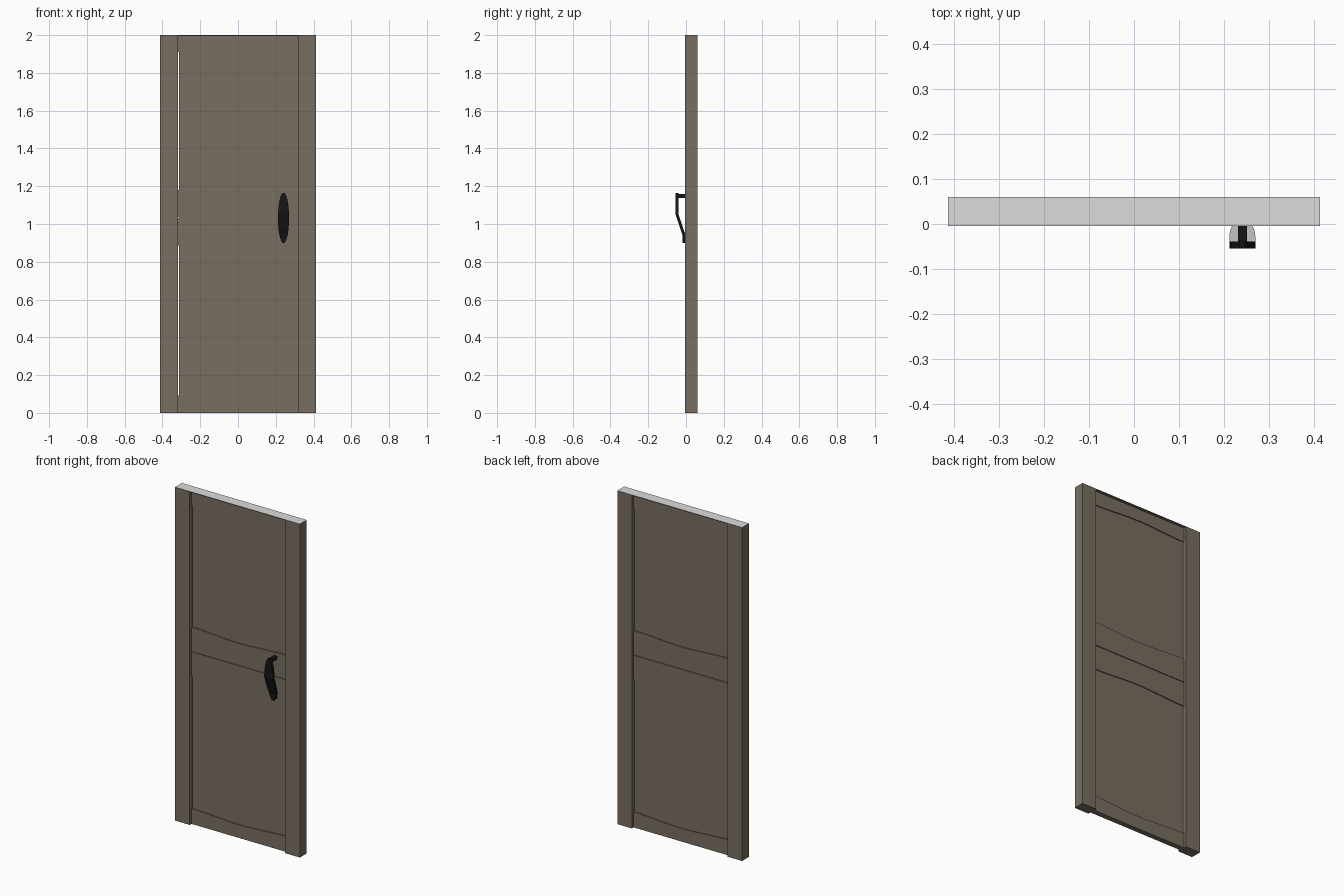
import bpy, bmesh, math

if "Cube" in bpy.data.objects:
    bpy.data.objects.remove(bpy.data.objects["Cube"])


def material(name, rgb):
    m = bpy.data.materials.new(name)
    m.diffuse_color = (*rgb, 1)
    m.use_nodes = True
    m.node_tree.nodes["Principled BSDF"].inputs["Base Color"].default_value = m.diffuse_color
    return m


BROWN = material("brown_wood", (0.19, 0.155, 0.12))
BLACK = material("black_metal", (0.008, 0.008, 0.008))
GREY = material("light_grey", (0.72, 0.72, 0.72))
MID_Y = 0.0275          # centre plane of the door leaf
INNER = 0.317           # inner edge of the stiles


def finish(name, bm, *mats):
    bmesh.ops.recalc_face_normals(bm, faces=bm.faces)
    me = bpy.data.meshes.new(name)
    bm.to_mesh(me)
    bm.free()
    for m in mats:
        me.materials.append(m)
    ob = bpy.data.objects.new(name, me)
    bpy.context.collection.objects.link(ob)
    return ob


def box(name, x, y, z, *mats, rule=None):
    bm = bmesh.new()
    bmesh.ops.create_cube(bm, size=1)
    for v in bm.verts:
        v.co = [(a[0] + a[1]) / 2 + c * (a[1] - a[0]) for a, c in zip((x, y, z), v.co)]
    bmesh.ops.recalc_face_normals(bm, faces=bm.faces)
    if rule:
        for f in bm.faces:
            f.material_index = rule(f)
    return finish(name, bm, *mats)


def prism(name, outline, y0, y1, mat):
    """Extrude an x-z outline along y."""
    bm = bmesh.new()
    face = bm.faces.new([bm.verts.new((x, y0, z)) for x, z in outline])
    ext = bmesh.ops.extrude_face_region(bm, geom=[face])["geom"]
    for v in ext:
        if isinstance(v, bmesh.types.BMVert):
            v.co.y = y1
    return finish(name, bm, mat)


# Upright stiles and the thin panel, which leaves a hairline gap on the left
for side, s in (("left", -1), ("right", 1)):
    box(side + "_stile", sorted((s * INNER, s * 0.414)), (-0.005, 0.06), (0, 1.998), BROWN)
box("panel", (-INNER + 0.004, INNER), (MID_Y - 0.010, MID_Y + 0.010), (0, 1.998), BROWN)


# Rails: one straight edge, one gently curved edge
def rail(name, flat, curved):
    dip = 0.014 if curved > flat else -0.014
    pts = [(-INNER, flat), (INNER, flat)]
    for i in range(13):
        t = 1 - i / 6
        pts.append((t * INNER, curved - dip * (0.5 + 0.5 * math.cos(math.pi * t))))
    prism(name, pts, MID_Y - 0.016, MID_Y + 0.016, BROWN)


rail("bottom_rail", 0, 0.092)
rail("middle_rail_lower", 1.032, 0.885)
rail("middle_rail_upper", 1.036, 1.18)
rail("top_rail", 1.998, 1.91)

# Thin cap closing the top edge, pale on its upper side
box("top_cap", (-0.414, 0.414), (-0.005, 0.06), (1.996, 2.0), BROWN, GREY,
    rule=lambda f: int(f.normal.z > 0.5))

# Handle grip: oval outline swept along a bent side profile
HX, ZC, RZ, RX = 0.241, 1.0325, 0.1325, 0.029


def front_y(z):
    t = min(max((1.05 - z) / 0.11, 0), 1)
    return -0.055 + 0.037 * t


bm = bmesh.new()
rows = []
N = 24
for i in range(N + 1):
    c = math.cos(math.pi * i / N)
    z = ZC + RZ * c
    w = max(RX * (1 - abs(c) ** 2.2) ** 0.5, 0.006)
    y = front_y(z)
    rows.append([bm.verts.new(p) for p in ((HX - w, y, z), (HX + w, y, z),
                                           (HX + w, y + 0.016, z), (HX - w, y + 0.016, z))])
for a, b in zip(rows, rows[1:]):
    for k in range(4):
        f = bm.faces.new((a[k], a[(k + 1) % 4], b[(k + 1) % 4], b[k]))
        # back of the sloping part is pale
        f.material_index = int(k == 2 and f.calc_center_median().z < 1.05)
bm.faces.new(rows[0])
bm.faces.new(rows[-1])
finish("handle_grip", bm, BLACK, GREY)

# Handle mounts reaching back to the door
box("handle_upper_post", (HX - 0.01, HX + 0.01), (-0.045, 0.018), (1.138, 1.158), BLACK)
box("handle_lower_foot", (HX - 0.01, HX + 0.01), (-0.01, 0.018), (0.905, 0.925), BLACK)
